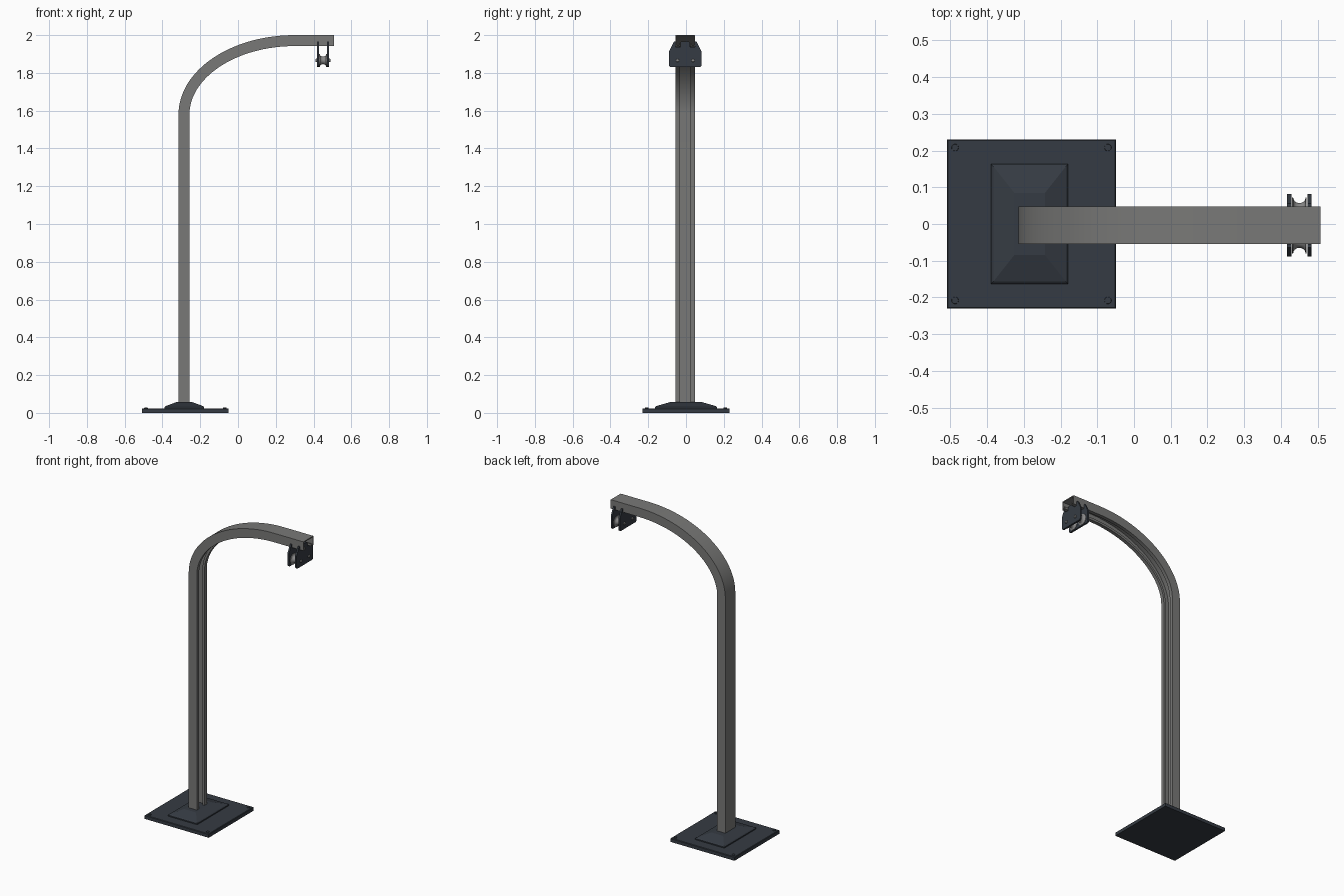
import bpy, bmesh, math

if "Cube" in bpy.data.objects:
    bpy.data.objects.remove(bpy.data.objects["Cube"])

YC = -0.004          # the post and pulley sit slightly off the base centre
PX = -0.284          # post centre in x


def material(name, rgb):
    m = bpy.data.materials.new(name)
    m.diffuse_color = (*rgb, 1)
    m.use_nodes = True
    m.node_tree.nodes["Principled BSDF"].inputs["Base Color"].default_value = m.diffuse_color
    return m


GREY = material("post grey", (0.19, 0.19, 0.185))
DARK = material("dark blue grey", (0.036, 0.044, 0.056))
STEEL = material("roller steel", (0.25, 0.25, 0.25))


def finish(name, bm, mat, smooth=False):
    bmesh.ops.recalc_face_normals(bm, faces=bm.faces)
    me = bpy.data.meshes.new(name)
    bm.to_mesh(me)
    bm.free()
    me.materials.append(mat)
    ob = bpy.data.objects.new(name, me)
    bpy.context.collection.objects.link(ob)
    if smooth:
        bpy.ops.object.select_all(action='DESELECT')
        ob.select_set(True)
        bpy.context.view_layer.objects.active = ob
        bpy.ops.object.shade_smooth_by_angle(angle=math.radians(30))
    return ob


def skin(name, rings, mat, smooth=False):
    """Join closed rings of points into a capped solid."""
    bm = bmesh.new()
    vs = [[bm.verts.new(p) for p in r] for r in rings]
    n = len(vs[0])
    for a, b in zip(vs, vs[1:]):
        for i in range(n):
            j = (i + 1) % n
            bm.faces.new((a[i], a[j], b[j], b[i]))
    bm.faces.new(vs[0])
    bm.faces.new(vs[-1])
    return finish(name, bm, mat, smooth)


def rect(cx, cy, hx, hy, z):
    return [(cx - hx, cy - hy, z), (cx + hx, cy - hy, z),
            (cx + hx, cy + hy, z), (cx - hx, cy + hy, z)]


def lathe_x(name, profile, y, z, mat, seg=32):
    """Solid of revolution about an axis along x; profile is (x, radius)."""
    rings = [[(x, y + r * math.cos(2 * math.pi * k / seg),
               z + r * math.sin(2 * math.pi * k / seg)) for k in range(seg)]
             for x, r in profile]
    return skin(name, rings, mat, True)


# base plate with a small edge chamfer
skin("base_plate", [rect(-0.279, 0, 0.23, 0.23, 0), rect(-0.279, 0, 0.23, 0.23, 0.021),
                    rect(-0.279, 0, 0.227, 0.227, 0.024)], DARK)

# stepped pedestal around the post foot
skin("pedestal", [rect(PX, 0, 0.105, 0.163, 0.02), rect(PX, 0, 0.105, 0.163, 0.031),
                  rect(PX, 0, 0.099, 0.157, 0.036), rect(PX, 0, 0.042, 0.085, 0.057)], DARK)

# corner bolts
for sx in (-1, 1):
    for sy in (-1, 1):
        bm = bmesh.new()
        bmesh.ops.create_cone(bm, cap_ends=True, segments=20, radius1=0.010,
                              radius2=0.009, depth=0.006)
        bmesh.ops.translate(bm, verts=bm.verts, vec=(-0.279 + sx * 0.208, sy * 0.208, 0.025))
        finish("corner_bolt", bm, DARK, True)

# lipped channel section: depth from the outer face, half width
half = [(0, .051), (.058, .051), (.058, .028), (.043, .028),
        (.043, .033), (.053, .033), (.053, .046), (.006, .046)]
section = half + [(u, -v) for u, v in reversed(half)]

# outer path of the post: straight, elliptical bend, straight arm
X0, X1, Z1, ZT = -0.315, 0.30, 1.58, 2.0
path = [((X0, 0.03), (1, 0))]
for i in range(33):
    t = math.pi / 2 * i / 32
    rx, rz = X1 - X0, ZT - Z1
    nx, nz = math.cos(t) / rx, -math.sin(t) / rz
    ln = math.hypot(nx, nz)
    path.append(((X1 - rx * math.cos(t), Z1 + rz * math.sin(t)), (nx / ln, nz / ln)))
path.append(((0.507, ZT), (0, -1)))
skin("curved_post", [[(px + nx * u, YC + v, pz + nz * u) for u, v in section]
                     for (px, pz), (nx, nz) in path], GREY, True)

# pulley side plates: prongs outside the channel, neck inside its slot
side = [(.078, 1.830), (.085, 1.837), (.085, 1.915), (.060, 1.965), (.052, 1.965),
        (.052, 1.938), (.026, 1.938), (.026, 1.960), (.020, 1.966)]
outline = side + [(-y, z) for y, z in reversed(side)]
for x in (0.417, 0.472):
    skin("pulley_plate", [[(xx, YC + y, z) for y, z in outline]
                          for xx in (x, x + 0.011)], DARK)

# two grooved rollers with their axles
for s in (-1, 1):
    y, z = YC + s * 0.041, 1.866
    groove = [(0.450 + 0.017 * k / 8,
               0.020 + 0.015 * (1 - math.sqrt(1 - (k / 8) ** 2))) for k in range(-8, 9)]
    lathe_x("roller", [(0.430, 0.035)] + groove + [(0.470, 0.035)], y, z, STEEL)
    lathe_x("axle", [(0.410, 0.007), (0.412, 0.009), (0.488, 0.009), (0.490, 0.007)],
            y, z, STEEL, 20)
